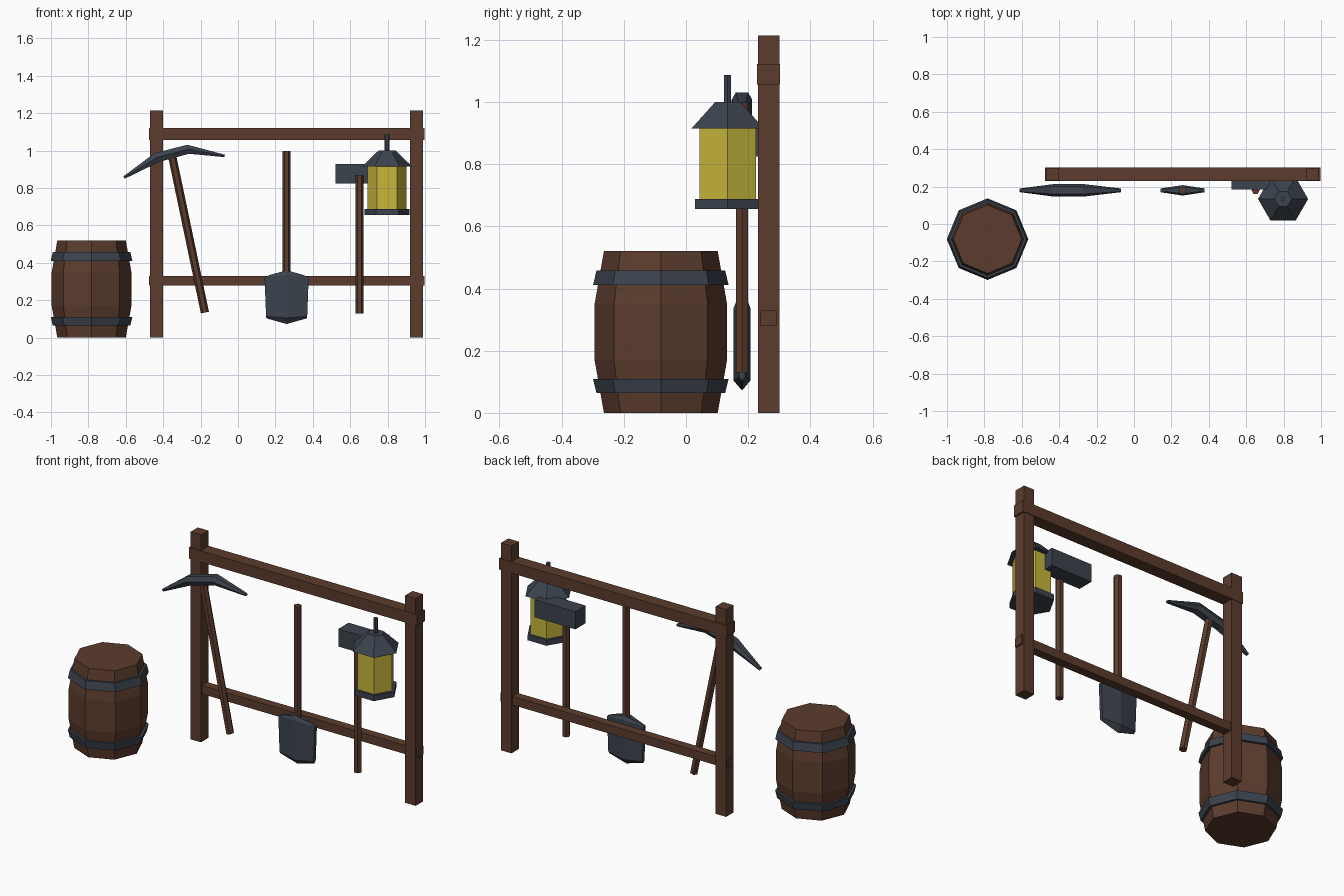
import bpy, bmesh, math
from mathutils import Vector

if "Cube" in bpy.data.objects:
    bpy.data.objects.remove(bpy.data.objects["Cube"])


def material(name, rgb):
    m = bpy.data.materials.new(name)
    m.diffuse_color = (*rgb, 1)
    m.use_nodes = True
    m.node_tree.nodes["Principled BSDF"].inputs["Base Color"].default_value = m.diffuse_color
    return m


WOOD = material("brown_wood", (0.107, 0.045, 0.027))
METAL = material("dark_metal", (0.045, 0.056, 0.076))
GLASS = material("yellow_glass", (0.57, 0.47, 0.045))


def finish(name, bm, mat, loc=(0, 0, 0)):
    bmesh.ops.recalc_face_normals(bm, faces=bm.faces[:])
    me = bpy.data.meshes.new(name)
    bm.to_mesh(me)
    bm.free()
    me.materials.append(mat)
    ob = bpy.data.objects.new(name, me)
    ob.location = loc
    bpy.context.collection.objects.link(ob)
    return ob


def box(name, lo, hi, mat):
    bm = bmesh.new()
    bmesh.ops.create_cube(bm, size=1)
    for v in bm.verts:
        v.co = [(a + b) / 2 + c * (b - a) for a, b, c in zip(lo, hi, v.co)]
    return finish(name, bm, mat)


def loft(name, rings, mat, loc=(0, 0, 0), closed=False):
    """Skin a list of equal-sized point rings; cap the ends or join them."""
    bm = bmesh.new()
    rs = [[bm.verts.new(p) for p in r] for r in rings]
    n = len(rs[0])
    pairs = list(zip(rs, rs[1:])) + ([(rs[-1], rs[0])] if closed else [])
    for a, b in pairs:
        for i in range(n):
            j = (i + 1) % n
            bm.faces.new((a[i], a[j], b[j], b[i]))
    if not closed:
        bm.faces.new(rs[0])
        bm.faces.new(rs[-1])
    return finish(name, bm, mat, loc)


def lathe(name, profile, sides, mat, loc, closed=False):
    """Profile is (radius, z) pairs; first corner lies on +x."""
    t = [2 * math.pi * i / sides for i in range(sides)]
    rings = [[(r * math.cos(a), r * math.sin(a), z) for a in t] for r, z in profile]
    return loft(name, rings, mat, loc, closed)


def handle(name, start, end):
    d = Vector(end) - Vector(start)
    ob = lathe(name, [(0.022, 0), (0.022, d.length)], 6, WOOD, start)
    ob.rotation_euler = (0, math.atan2(d.x, d.z), 0)


# Rack frame
box("left_post", (-0.47, 0.232, 0), (-0.402, 0.3, 1.213), WOOD)
box("right_post", (0.92, 0.232, 0), (0.988, 0.3, 1.213), WOOD)
box("top_rail", (-0.477, 0.229, 1.056), (0.997, 0.303, 1.122), WOOD)
box("lower_rail", (-0.477, 0.24, 0.28), (0.997, 0.291, 0.33), WOOD)

# Barrel with two hoops
B = (-0.783, -0.081, 0)
lathe("barrel", [(0.183, 0), (0.213, 0.17), (0.213, 0.35), (0.183, 0.52)], 8, WOOD, B)
for name, zr in (("lower_hoop", ((0.064, 0.207), (0.109, 0.218))),
                 ("upper_hoop", ((0.411, 0.218), (0.458, 0.207)))):
    (z0, r0), (z1, r1) = zr
    lathe(name, [(r0, z0), (r1, z1), (r1 - 0.02, z1), (r0 - 0.02, z0)], 8, METAL, B, True)

# Pickaxe: the head is a beveled bar swept along an arc
Y = 0.18
handle("pickaxe_handle", (-0.177, Y, 0.134), (-0.355, Y, 0.985))
stations = [  # top x, top z, bottom x, bottom z, half width
    (-0.613, 0.862, -0.605, 0.850, 0.010),
    (-0.445, 0.987, -0.420, 0.940, 0.033),
    (-0.270, 1.031, -0.262, 0.983, 0.033),
    (-0.070, 0.978, -0.072, 0.965, 0.010),
]
rings = []
for tx, tz, bx, bz, w in stations:
    mx, mz = (tx + bx) / 2, (tz + bz) / 2
    rings.append([(tx, Y - w * .6, tz), (tx, Y + w * .6, tz), (mx, Y + w, mz),
                  (bx, Y + w * .6, bz), (bx, Y - w * .6, bz), (mx, Y - w, mz)])
loft("pickaxe_head", rings, METAL)

# Shovel: blade is thick in the middle and sharp along the bottom
handle("shovel_handle", (0.26, Y, 0.30), (0.26, Y, 0.998))
rings = []
for half, z_side, z_mid, edge, mid in ((0.09, 0.335, 0.36, 0.006, 0.018),
                                       (0.118, 0.322, 0.335, 0.010, 0.028),
                                       (0.110, 0.115, 0.105, 0.010, 0.028),
                                       (0.108, 0.103, 0.073, 0.001, 0.001)):
    rings.append([(0.26 - half, Y - edge, z_side), (0.26, Y - mid, z_mid),
                  (0.26 + half, Y - edge, z_side), (0.26 + half, Y + edge, z_side),
                  (0.26, Y + mid, z_mid), (0.26 - half, Y + edge, z_side)])
loft("shovel_blade", rings, METAL)

# Hammer
handle("hammer_handle", (0.65, Y, 0.13), (0.65, Y, 0.868))
box("hammer_head", (0.52, 0.185, 0.825), (0.784, 0.28, 0.928), METAL)

# Lantern
L = (0.797, 0.134, 0)
lathe("lantern_base", [(0.121, 0.655), (0.121, 0.688)], 6, METAL, L)
lathe("lantern_glass", [(0.105, 0.688), (0.105, 0.915)], 6, GLASS, L)
lathe("lantern_roof", [(0.134, 0.915), (0.046, 1.0)], 6, METAL, L)
lathe("lantern_stem", [(0.013, 1.0), (0.013, 1.086)], 6, METAL, L)
